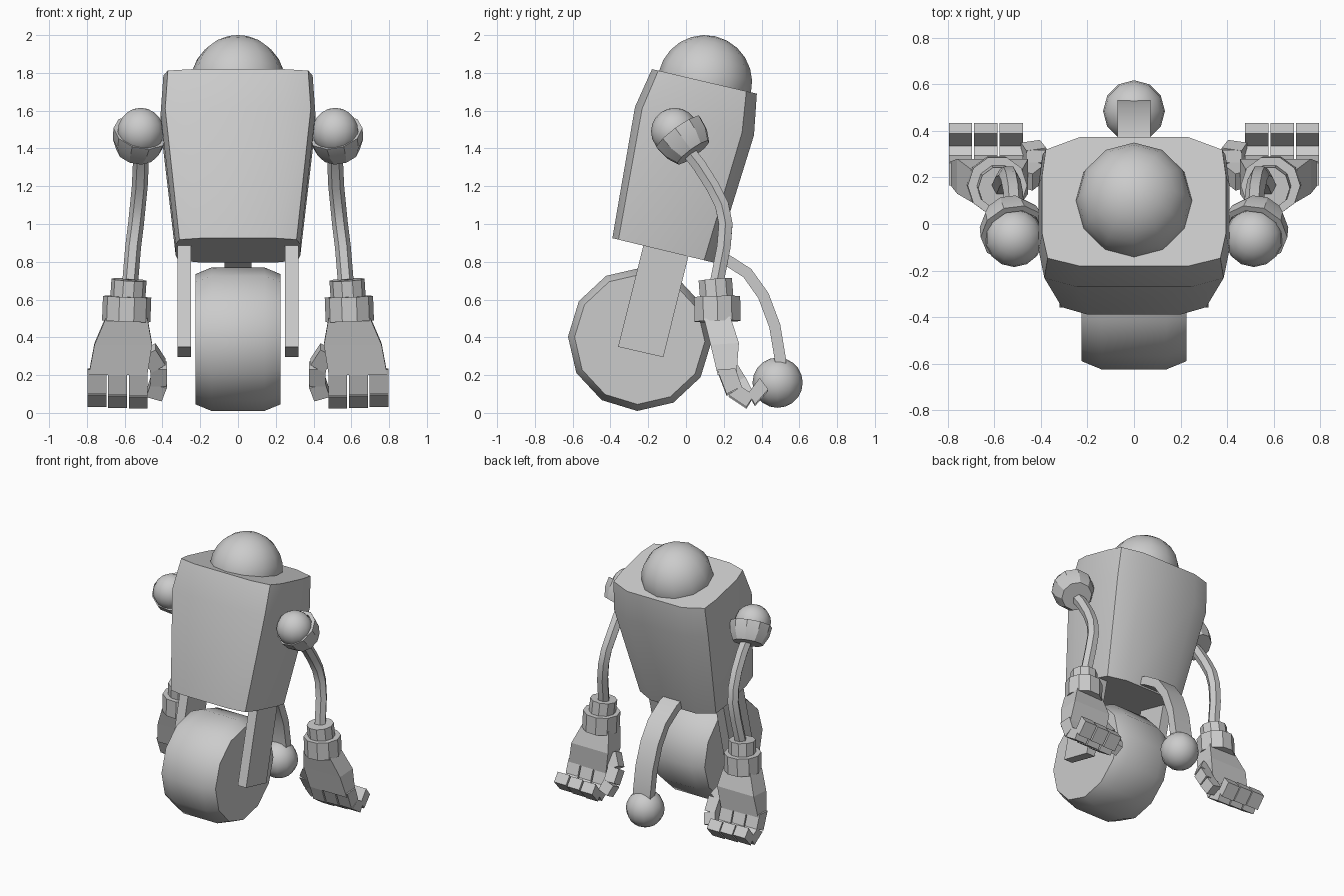
import bpy, bmesh, math
from mathutils import Vector, Matrix

if "Cube" in bpy.data.objects:
    bpy.data.objects.remove(bpy.data.objects["Cube"])


def finish(name, bm, smooth=30):
    bmesh.ops.recalc_face_normals(bm, faces=bm.faces)
    me = bpy.data.meshes.new(name)
    bm.to_mesh(me)
    bm.free()
    ob = bpy.data.objects.new(name, me)
    bpy.context.collection.objects.link(ob)
    if smooth:
        bpy.ops.object.select_all(action='DESELECT')
        ob.select_set(True)
        bpy.context.view_layer.objects.active = ob
        bpy.ops.object.shade_smooth_by_angle(angle=math.radians(smooth))
    return ob


def loft(name, rings, smooth=30):
    """Skin a list of equal-length point rings and cap both ends."""
    bm = bmesh.new()
    vs = [[bm.verts.new(p) for p in r] for r in rings]
    n = len(vs[0])
    for a, b in zip(vs, vs[1:]):
        for i in range(n):
            bm.faces.new((a[i], a[(i + 1) % n], b[(i + 1) % n], b[i]))
    bm.faces.new(vs[0])
    bm.faces.new(vs[-1])
    return finish(name, bm, smooth)


def ring(c, axis, r, n, phase=0.0):
    """Regular polygon around an axis."""
    axis = Vector(axis).normalized()
    u = Vector((1, 0, 0)) if abs(axis.x) < 0.9 else Vector((0, 1, 0))
    u = (u - axis * u.dot(axis)).normalized()
    v = axis.cross(u)
    ts = [2 * math.pi * i / n + phase for i in range(n)]
    return [Vector(c) + r * (math.cos(t) * u + math.sin(t) * v) for t in ts]


def tangents(pts):
    n = len(pts)
    return [pts[min(i + 1, n - 1)] - pts[max(i - 1, 0)] for i in range(n)]


def tube(name, path, r, n, smooth=30):
    pts = [Vector(p) for p in path]
    loft(name, [ring(p, t, r, n) for p, t in zip(pts, tangents(pts))], smooth)


def prism(name, yz, x0, x1):
    loft(name, [[(x, y, z) for y, z in yz] for x in (x0, x1)], 0)


def ball(name, c, r, seg, rings, tilt=0.0):
    bm = bmesh.new()
    m = Matrix.Translation(c) @ Matrix.Rotation(tilt, 4, 'X')
    bmesh.ops.create_uvsphere(bm, u_segments=seg, v_segments=rings, radius=r, matrix=m)
    finish(name, bm, 50)


def bone(name, p0, p1, w0, w1, t):
    """Box-like finger bone between two points."""
    p0, p1 = Vector(p0), Vector(p1)
    d = (p1 - p0).normalized()
    v = d.cross(Vector((1, 0, 0))).normalized()
    u = v.cross(d)
    q = [(-1, -1), (1, -1), (1, 1), (-1, 1)]
    loft(name, [[p + u * a * w / 2 + v * b * t / 2 for a, b in q]
                for p, w in ((p0, w0), (p1, w1))], 0)


# Body: rounded section lofted through three tilted levels
rings = []
for w, (yf, zf), (yb, zb) in ((0.33, (-0.39, 0.925), (0.15, 0.795)),
                              (0.41, (-0.27, 1.62), (0.36, 1.47)),
                              (0.395, (-0.18, 1.82), (0.375, 1.69))):
    half = [(0.6, 0), (0.94, 0.06), (1, 0.25), (1, 0.7), (0.96, 0.9), (0.58, 1)]
    sec = half + [(-a, b) for a, b in reversed(half)]
    rings.append([(a * w, yf + (yb - yf) * b, zf + (zb - zf) * b) for a, b in sec])
loft("body", rings, 26)

# Head dome
ball("head_dome", (0, 0.1, 1.75), 0.25, 12, 12, math.radians(-13))

# Wheel with chamfered rims
loft("wheel", [ring((x, -0.245, 0.39), (1, 0, 0), r, 12, math.radians(-2))
               for x, r in ((-0.225, 0.345), (-0.14, 0.38), (0.14, 0.38), (0.225, 0.345))], 35)

# Fork legs
for s, side in ((1, "right"), (-1, "left")):
    prism("fork_leg_" + side, [(-0.20, 0.99), (-0.36, 0.35), (-0.12, 0.295), (0.04, 0.94)],
          s * 0.25, s * 0.32)

# Rear prop strap and ball
path = [Vector(p) for p in ((0, 0.06, 0.87), (0, 0.20, 0.82), (0, 0.325, 0.74), (0, 0.41, 0.62),
                            (0, 0.47, 0.46), (0, 0.50, 0.28), (0, 0.50, 0.2))]
strap = []
for p, t in zip(path, tangents(path)):
    n = Vector((0, -t.z, t.y)).normalized() * 0.03
    x = Vector((0.072, 0, 0))
    strap.append([p - x - n, p + x - n, p + x + n, p - x + n])
loft("prop_strap", strap, 30)
ball("prop_ball", (0, 0.485, 0.16), 0.133, 12, 10)

# Arms
for s, side in ((1, "right"), (-1, "left")):
    # Shoulder ball and cup
    ball("shoulder_ball_" + side, (s * 0.515, -0.06, 1.49), 0.125, 14, 10)
    c, ax = Vector((s * 0.515, -0.04, 1.485)), Vector((s * 0.2, 0.58, -0.79)).normalized()
    loft("shoulder_cup_" + side, [ring(c + ax * d, ax, r, 10)
         for d, r in ((0.03, 0.115), (0, 0.12), (0, 0.147), (0.07, 0.137), (0.135, 0.105))], 30)
    # Bent arm tube
    tube("arm_" + side, [(s * x, y, z) for x, y, z in (
        (0.515, 0.0, 1.40), (0.515, 0.07, 1.31), (0.52, 0.14, 1.20), (0.53, 0.19, 1.10),
        (0.54, 0.21, 1.0), (0.555, 0.20, 0.88), (0.57, 0.165, 0.70))], 0.042, 6, 25)
    # Stepped wrist cuffs
    tube("upper_cuff_" + side, [(s * 0.577, 0.155, 0.705), (s * 0.585, 0.165, 0.58)], 0.093, 10)
    tube("lower_cuff_" + side, [(s * 0.587, 0.165, 0.615), (s * 0.592, 0.168, 0.485)], 0.128, 10)
    # Palm
    loft("palm_" + side, [[(s * a, f, z), (s * b, f, z), (s * b, k, z + 0.01), (s * a, k, z + 0.01)]
         for a, b, f, k, z in ((0.48, 0.70, 0.095, 0.235, 0.50), (0.455, 0.76, 0.13, 0.28, 0.36),
                               (0.48, 0.79, 0.168, 0.268, 0.20))], 0)
    # Three curled fingers of three bones each
    bones = [[(0.165, 0.22), (0.215, 0.09), (0.295, 0.13), (0.262, 0.225)],
             [(0.225, 0.085), (0.32, 0.022), (0.36, 0.085), (0.29, 0.13)],
             [(0.365, 0.035), (0.435, 0.115), (0.39, 0.175), (0.33, 0.095)]]
    for f in range(3):
        x = 0.478 + f * 0.109
        for b, yz in enumerate(bones):
            prism(f"finger_{f + 1}_bone_{b + 1}_{side}", [(y, z + 0.005 * f) for y, z in yz],
                  s * x, s * (x + 0.1))
    # Thumb
    th = [(0.475, 0.19, 0.33), (0.42, 0.23, 0.25), (0.42, 0.285, 0.16), (0.445, 0.32, 0.09)]
    for b in range(3):
        p0, p1 = th[b], th[b + 1]
        bone(f"thumb_bone_{b + 1}_{side}", (s * p0[0], *p0[1:]), (s * p1[0], *p1[1:]),
             0.09, 0.085, 0.08)
